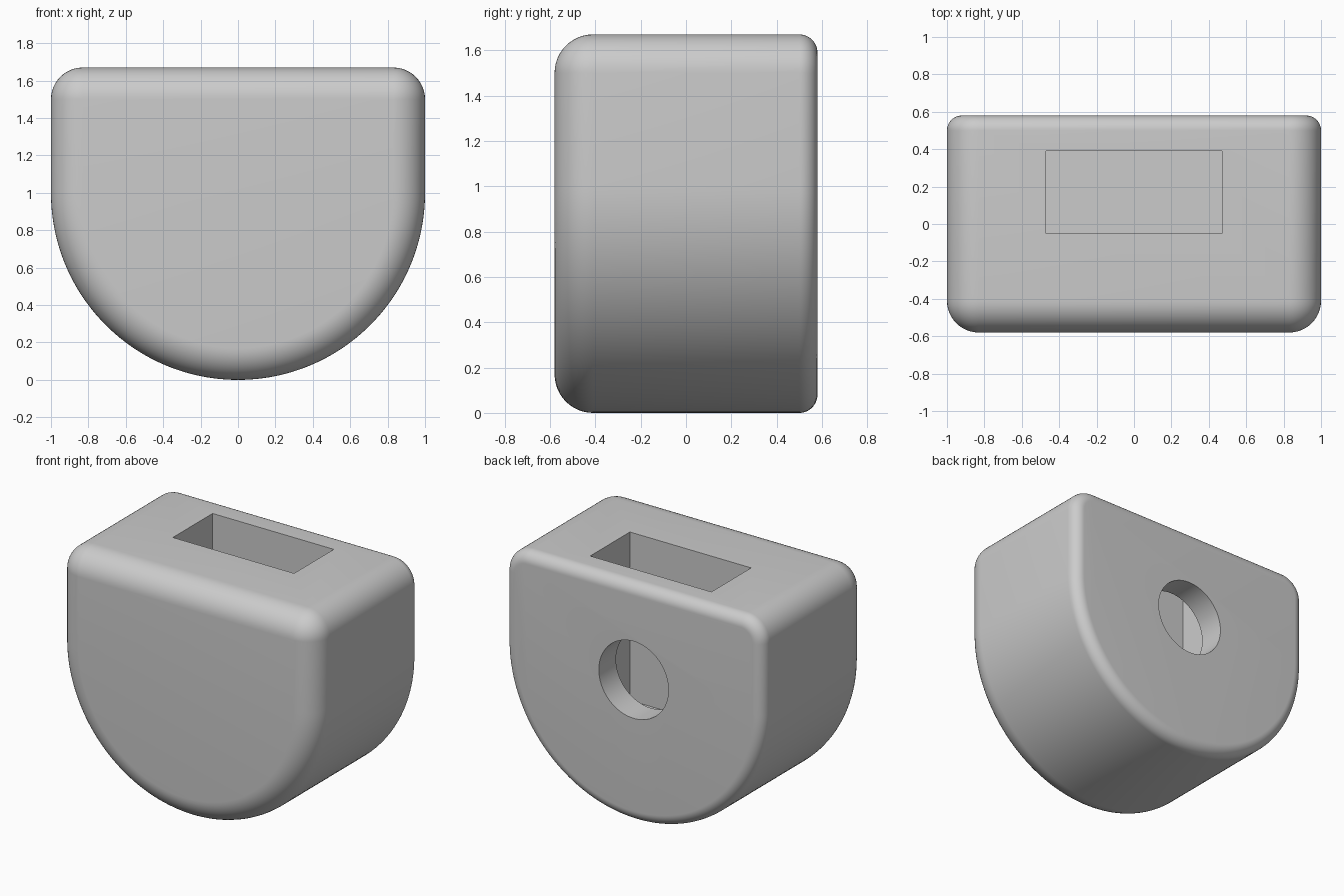
import bpy, bmesh
from math import sin, cos, pi, radians

cube = bpy.data.objects.get("Cube")
if cube:
    bpy.data.objects.remove(cube, do_unlink=True)

TOP, HALF_DEPTH = 1.67, 0.58
CORNER, FRONT_R, BACK_R = 0.17, 0.17, 0.08
STEPS = 12

grey = bpy.data.materials.new("plain grey")
grey.use_nodes = True
colour = (0.6, 0.6, 0.6, 1)
grey.diffuse_color = colour
grey.node_tree.nodes["Principled BSDF"].inputs["Base Color"].default_value = colour


def arc(cx, cz, r, start, end, n):
    angles = [radians(start + (end - start) * i / n) for i in range(n + 1)]
    return [(cx + r * cos(a), cz + r * sin(a)) for a in angles]


def outline(inset):
    """D-shaped outline: rounded top corners over a half circle."""
    r = CORNER - inset
    return (arc(1 - CORNER, TOP - CORNER, r, 0, 90, STEPS)
            + arc(CORNER - 1, TOP - CORNER, r, 90, 180, STEPS)
            + arc(0, 1, 1 - inset, 180, 360, 96))


def make_object(name, bm):
    mesh = bpy.data.meshes.new(name)
    bmesh.ops.recalc_face_normals(bm, faces=bm.faces[:])
    bm.to_mesh(mesh)
    bm.free()
    mesh.materials.append(grey)
    obj = bpy.data.objects.new(name, mesh)
    bpy.context.collection.objects.link(obj)
    return obj


# Body: outlines lofted front to back, with a quarter-round at each end
stations = []
for i in range(STEPS + 1):
    a = i / STEPS * pi / 2
    stations.append((-HALF_DEPTH + FRONT_R * (1 - cos(a)), FRONT_R * (1 - sin(a))))
for i in range(STEPS + 1):
    a = i / STEPS * pi / 2
    stations.append((HALF_DEPTH - BACK_R * (1 - sin(a)), BACK_R * (1 - cos(a))))

bm = bmesh.new()
rings = [[bm.verts.new((x, y, z)) for x, z in outline(inset)] for y, inset in stations]
for a, b in zip(rings, rings[1:]):
    for i in range(len(a)):
        j = (i + 1) % len(a)
        bm.faces.new((a[i], a[j], b[j], b[i]))
bm.faces.new(rings[0])
bm.faces.new(rings[-1])
bmesh.ops.remove_doubles(bm, verts=bm.verts[:], dist=0.0005)
body = make_object("rounded_body", bm)

# Slot cutter: opens through the top
bm = bmesh.new()
bmesh.ops.create_cube(bm, size=1)
bmesh.ops.scale(bm, vec=(0.94, 0.44, 1.4), verts=bm.verts[:])
bmesh.ops.translate(bm, vec=(0, 0.17, 0.49 + 0.7), verts=bm.verts[:])
slot = make_object("slot_cutter", bm)

# Hole cutter: runs from the back face into the slot
bm = bmesh.new()
bmesh.ops.create_cone(bm, cap_ends=True, segments=64, radius1=0.27, radius2=0.27, depth=0.6)
hole = make_object("hole_cutter", bm)
hole.rotation_euler.x = pi / 2
hole.location = (0, 0.5, 1)

bpy.context.view_layer.update()
bpy.ops.object.select_all(action="DESELECT")
body.select_set(True)
bpy.context.view_layer.objects.active = body
for cutter in (slot, hole):
    mod = body.modifiers.new(cutter.name, "BOOLEAN")
    mod.operation = "DIFFERENCE"
    mod.solver = "EXACT"
    mod.object = cutter
    bpy.ops.object.modifier_apply(modifier=mod.name)
    bpy.data.objects.remove(cutter, do_unlink=True)

bpy.ops.object.shade_smooth_by_angle(angle=radians(30))
